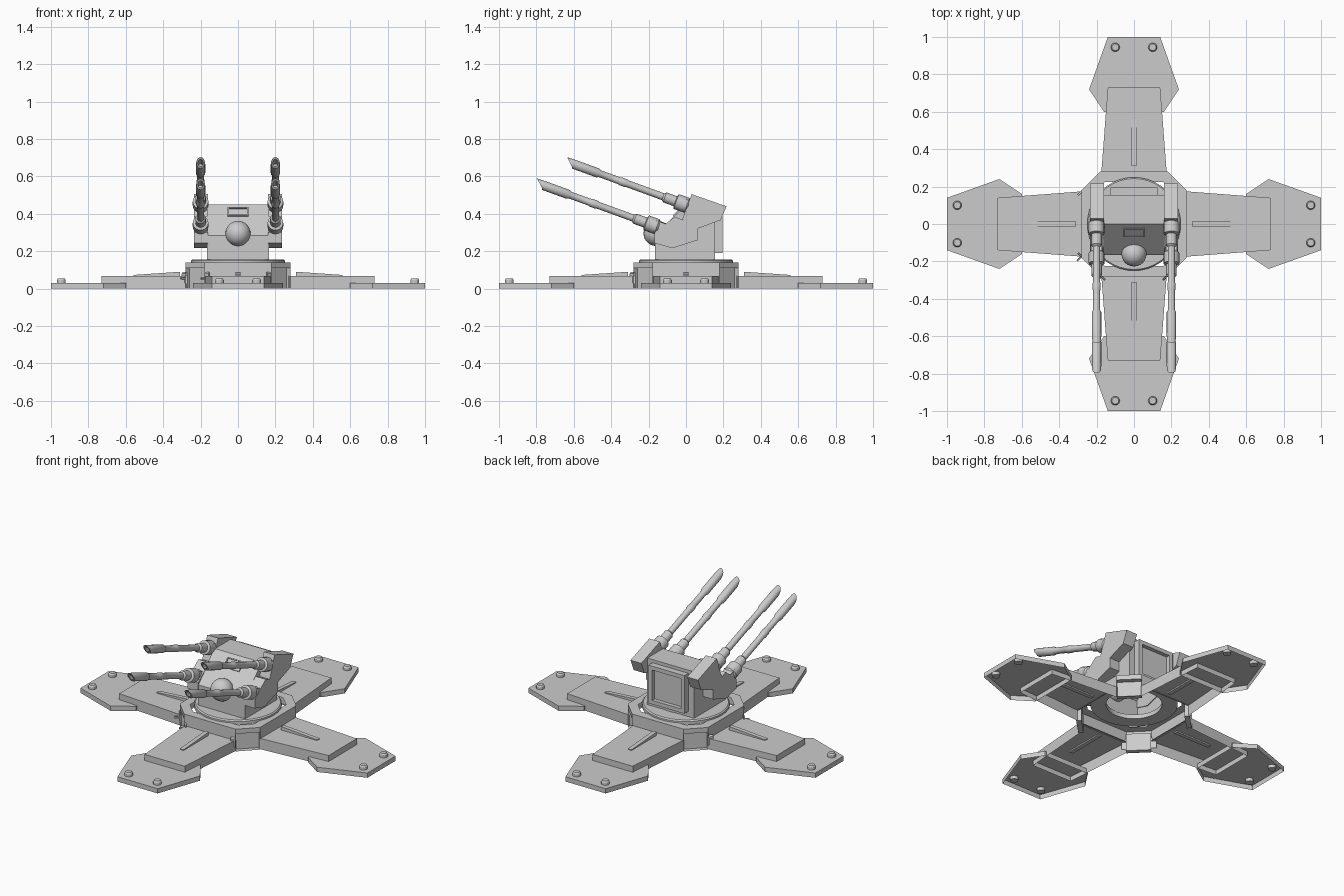
import bpy, bmesh, math
from mathutils import Matrix, Vector

if "Cube" in bpy.data.objects:
    bpy.data.objects.remove(bpy.data.objects["Cube"], do_unlink=True)

grey = bpy.data.materials.new("plain grey")
grey.use_nodes = True
COLOUR = (0.6, 0.6, 0.6, 1)
grey.diffuse_color = COLOUR
grey.node_tree.nodes["Principled BSDF"].inputs["Base Color"].default_value = COLOUR


def finish(bm, name, matrix=Matrix(), smooth=False):
    bmesh.ops.recalc_face_normals(bm, faces=bm.faces)
    mesh = bpy.data.meshes.new(name)
    bm.to_mesh(mesh)
    bm.free()
    mesh.materials.append(grey)
    ob = bpy.data.objects.new(name, mesh)
    bpy.context.collection.objects.link(ob)
    ob.matrix_world = matrix
    if smooth:
        bpy.ops.object.select_all(action="DESELECT")
        ob.select_set(True)
        bpy.context.view_layer.objects.active = ob
        bpy.ops.object.shade_smooth_by_angle(angle=math.radians(35))
    return ob


def prism(points, lo, hi, axis="z", open_start=False):
    """Extrude an outline along z, or a (y, z) outline along x."""
    bm = bmesh.new()
    place = (lambda p, h: (p[0], p[1], h)) if axis == "z" else (lambda p, h: (h, p[0], p[1]))
    rings = [[bm.verts.new(place(p, h)) for p in points] for h in (lo, hi)]
    n = len(points)
    for i in range(n):
        j = (i + 1) % n
        bm.faces.new((rings[0][i], rings[0][j], rings[1][j], rings[1][i]))
    bm.faces.new(rings[1])
    if not open_start:
        bm.faces.new(rings[0][::-1])
    return bm


def lathe(profile, sides, closed=False):
    """Revolve (radius, height) points about z."""
    bm = bmesh.new()
    rings = [[bm.verts.new((r * math.cos(a), r * math.sin(a), h))
              for a in (math.tau * k / sides for k in range(sides))] for r, h in profile]
    pairs = list(zip(rings, rings[1:])) + ([(rings[-1], rings[0])] if closed else [])
    for a, b in pairs:
        for k in range(sides):
            m = (k + 1) % sides
            bm.faces.new((a[k], a[m], b[m], b[k]))
    if not closed:
        bm.faces.new(rings[0][::-1])
        bm.faces.new(rings[-1])
    return bm


def recess(bm, direction, border, depth):
    """Inset the faces that look along a direction and push them in."""
    bm.normal_update()
    d = Vector(direction).normalized()
    for f in [f for f in bm.faces if f.normal.dot(d) > 0.99]:
        bmesh.ops.inset_region(bm, faces=[f], thickness=border)
        inner = bmesh.ops.extrude_discrete_faces(bm, faces=[f])["faces"][0]
        bmesh.ops.translate(bm, verts=inner.verts, vec=-d * depth)


# Four legs: foot plate, upper slab, rib and bolts
foot = [(1, -.14), (1, .14), (.72, .24), (.6, .16), (.6, -.16), (.72, -.24)]
slab = [(.27, -.175), (.73, -.14), (.73, .14), (.27, .175)]
for i, side in enumerate(("left", "back", "right", "front")):
    turn = Matrix.Rotation(i * math.pi / 2, 4, "Z")
    finish(prism(foot, 0, .03, open_start=True), side + "_foot", turn)
    bm = prism(slab, 0, .068, open_start=True)
    inner = [f for f in bm.faces if all(v.co.x < .28 for v in f.verts)]
    bmesh.ops.delete(bm, geom=inner, context="FACES")
    finish(bm, side + "_leg", turn)
    rib = prism([(.31, -.013), (.56, -.013), (.56, .013), (.31, .013)], .06, .073)
    for v in rib.verts:
        if v.co.z > .07 and v.co.x < .4:
            v.co.z = .09
    finish(rib, side + "_rib", turn)
    for y in (-.1, .1):
        bolt = lathe([(.024, .01), (.024, .045), (.018, .054)], 12)
        finish(bolt, side + "_bolt", turn @ Matrix.Translation((.945, y, 0)))

# Hub: eight walls, with square pockets in the diagonal ones
A, B = .28, .18
outline = [(A, -B), (A, B), (B, A), (-B, A), (-A, B), (-A, -B), (-B, -A), (B, -A)]
bm = bmesh.new()
top = [bm.verts.new((x, y, .14)) for x, y in outline]
for k in range(8):
    m = (k + 1) % 8
    foot_z = 0 if k % 2 else .065
    low = [bm.verts.new((*outline[j], foot_z)) for j in (k, m)]
    bm.faces.new((low[0], low[1], top[m], top[k]))
cap = bm.faces.new(top)
for sx in (-1, 1):
    for sy in (-1, 1):
        recess(bm, (sx, sy, 0), .03, .03)
bmesh.ops.inset_region(bm, faces=[cap], thickness=.06)
bmesh.ops.delete(bm, geom=[cap], context="FACES")
finish(bm, "hub")

# Turning ring
ring = [(.25, .13), (.25, .15), (.243, .157), (.16, .157), (.16, .13)]
finish(lathe(ring, 40, closed=True), "turning_ring", smooth=True)

# Turret body with a sloping front
body = [(-.165, .155), (-.165, .285), (0, .45), (.155, .45), (.155, .155)]
bm = prism(body, -.165, .165, "x")
bottom = [f for f in bm.faces if all(v.co.z < .16 for v in f.verts)]
bmesh.ops.delete(bm, geom=bottom, context="FACES")
finish(bm, "turret_body")

# Rear hatch with a recessed panel
bm = prism([(.15, .19), (.195, .19), (.195, .43), (.15, .43)], -.125, .125, "x")
bmesh.ops.recalc_face_normals(bm, faces=bm.faces)
recess(bm, (0, 1, 0), .035, .025)
finish(bm, "rear_hatch")

# Sensor dome, and viewing slot lying on the slope
bm = bmesh.new()
bmesh.ops.create_uvsphere(bm, u_segments=24, v_segments=14, radius=.067)
finish(bm, "sensor_dome", Matrix.Translation((0, -.16, .295)), smooth=True)
bm = prism([(-.055, -.032), (.055, -.032), (.055, .032), (-.055, .032)], -.01, .008)
bmesh.ops.recalc_face_normals(bm, faces=bm.faces)
recess(bm, (0, 0, 1), .009, .007)
tilt = Matrix.Rotation(math.pi / 4, 4, "X")
finish(bm, "viewing_slot", Matrix.Translation((0, -.042, .408)) @ tilt)

# Gun pods, barrels and collars on both sides
upper_pod = [(.03, .505), (.217, .44), (.185, .366), (.06, .32), (-.02, .37)]
lower_pod = [(-.168, .243), (-.168, .30), (-.06, .385), (.065, .335), (.065, .26), (-.072, .216)]
aim = Matrix.Rotation(math.radians(70), 4, "X")
for side, s in (("left", 1), ("right", -1)):
    for level, pod, tip in (("upper", upper_pod, (-.63, .676)),
                            ("lower", lower_pod, (-.79, .562))):
        label = side + "_" + level
        finish(prism(pod, s * .16, s * .235, "x"), label + "_pod")
        place = Matrix.Translation((s * .2, *tip)) @ aim
        # Heights run back from the muzzle, which is cut at a slant and bored
        gun = lathe([(.012, -.06), (.014, 0), (.023, 0), (.025, -.03), (.025, -.17),
                     (.019, -.18), (.019, -.29), (.022, -.3), (.022, -.33), (.019, -.34),
                     (.019, -.54), (.028, -.55), (.028, -.61), (.042, -.615), (.042, -.675),
                     (.034, -.685), (.034, -.73)], 16)
        for v in gun.verts:
            if v.co.z > -.01:
                v.co.z += v.co.y * 1.1 - .01
        finish(gun, label + "_gun", place, smooth=True)
        # Clamp block behind the collar
        clamp = prism([(-.03, -.03), (.03, -.03), (.03, .03), (-.03, .03)], -.74, -.66)
        finish(clamp, label + "_clamp", place)
